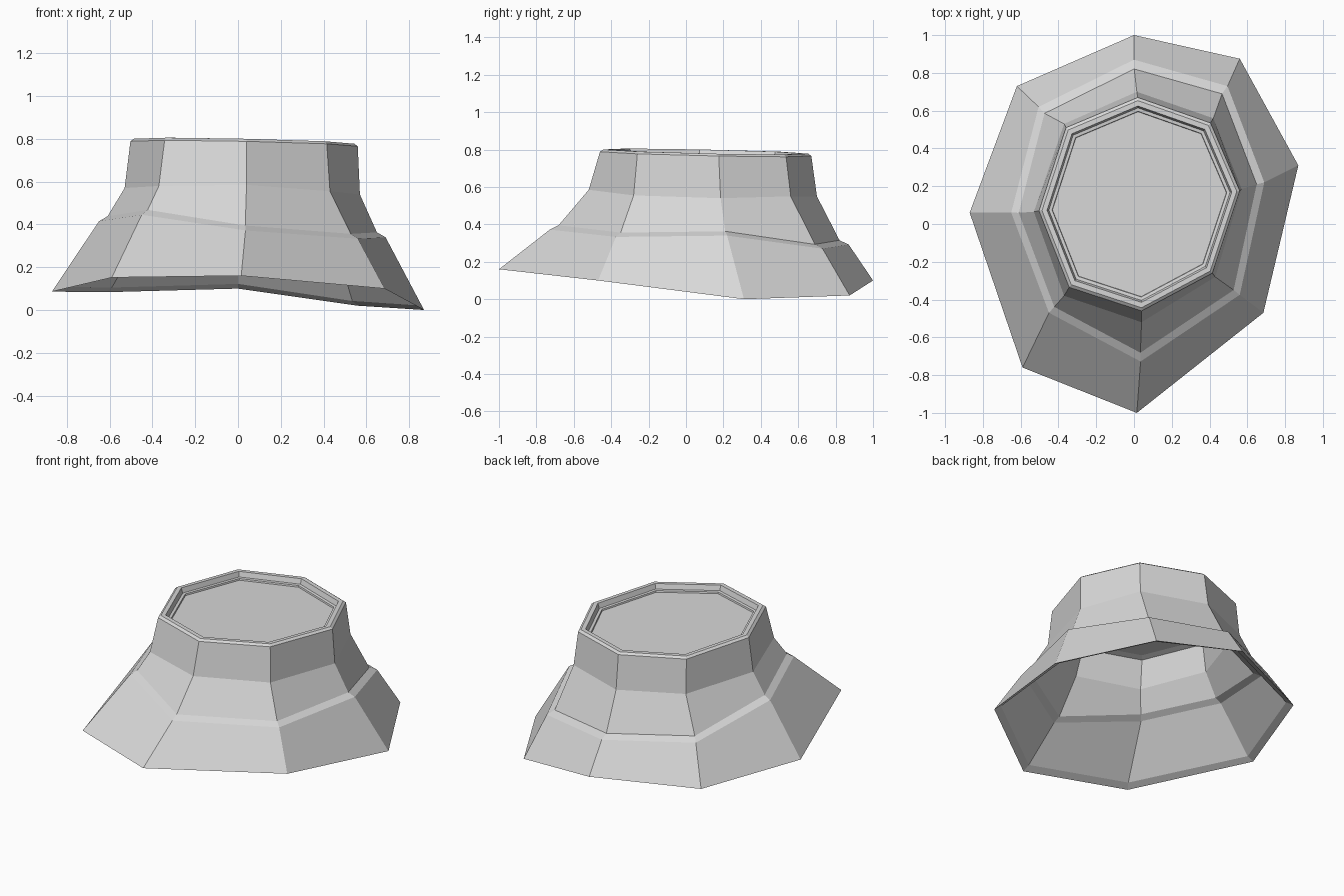
import bpy, bmesh

if "Cube" in bpy.data.objects:
    bpy.data.objects.remove(bpy.data.objects["Cube"])

# Key octagonal outlines, back corner first, going clockwise from above
BASE = [(0, 1, .10), (.56, .875, .02), (.87, .31, 0), (.685, -.47, .10),
        (.015, -1, .16), (-.59, -.76, .152), (-.87, .06, .086), (-.62, .73, .083)]
LEDGE = [(0, .87, .292), (.495, .73, .27), (.69, .22, .34), (.56, -.375, .333),
         (.035, -.728, .372), (-.45, -.47, .445), (-.65, .06, .415), (-.505, .62, .312)]
NECK = [(.015, .70, .55), (.42, .56, .55), (.57, .185, .54), (.43, -.28, .555),
        (.04, -.52, .585), (-.37, -.38, .58), (-.53, .065, .57), (-.37, .53, .56)]
COLLAR = [(.02, .67), (.405, .535), (.56, .175), (.415, -.26),
          (.04, -.46), (-.343, -.335), (-.503, .07), (-.36, .51)]


def scaled(ring, s, dz, centre=(.015, .05)):
    """Shrink a ring about a centre and shift it in height."""
    cx, cy = centre
    return [(cx + (x - cx) * s, cy + (y - cy) * s, z + dz) for x, y, z in ring]


# Collar follows a slightly tilted top plane
collar = [(x, y, .78 - .02 * x - .02 * y) for x, y in COLLAR]
step = scaled(LEDGE, .94, .023)


def rim(s, dz):
    return scaled(collar, s, dz, (.03, .105))


rings = [
    # hollow inside, from the ceiling down to the base edge
    rim(.87, -.045), rim(.94, -.055), scaled(NECK, .945, -.01, (.02, .08)),
    scaled(step, .955, -.022), scaled(LEDGE, .957, -.022), scaled(BASE, .953, .022),
    # outside, from the base edge up to the rim
    BASE, LEDGE, step, NECK, collar, rim(.97, .012),
    # rim lip, narrow shelf and recessed lid
    rim(.92, .012), rim(.902, -.02), rim(.87, -.022), rim(.866, -.032),
]

bm = bmesh.new()
loops = [[bm.verts.new(p) for p in r] for r in rings]
for lo, hi in zip(loops, loops[1:]):
    for i in range(8):
        j = (i + 1) % 8
        bm.faces.new((lo[i], lo[j], hi[j], hi[i]))
bm.faces.new(loops[0])
bm.faces.new(loops[-1])
bmesh.ops.recalc_face_normals(bm, faces=bm.faces)

mesh = bpy.data.meshes.new("flared_cap")
bm.to_mesh(mesh)
bm.free()
grey = bpy.data.materials.new("light grey")
grey.diffuse_color = (.68, .68, .68, 1)
grey.use_nodes = True
grey.node_tree.nodes["Principled BSDF"].inputs["Base Color"].default_value = grey.diffuse_color
mesh.materials.append(grey)
obj = bpy.data.objects.new("flared_cap", mesh)
bpy.context.collection.objects.link(obj)
